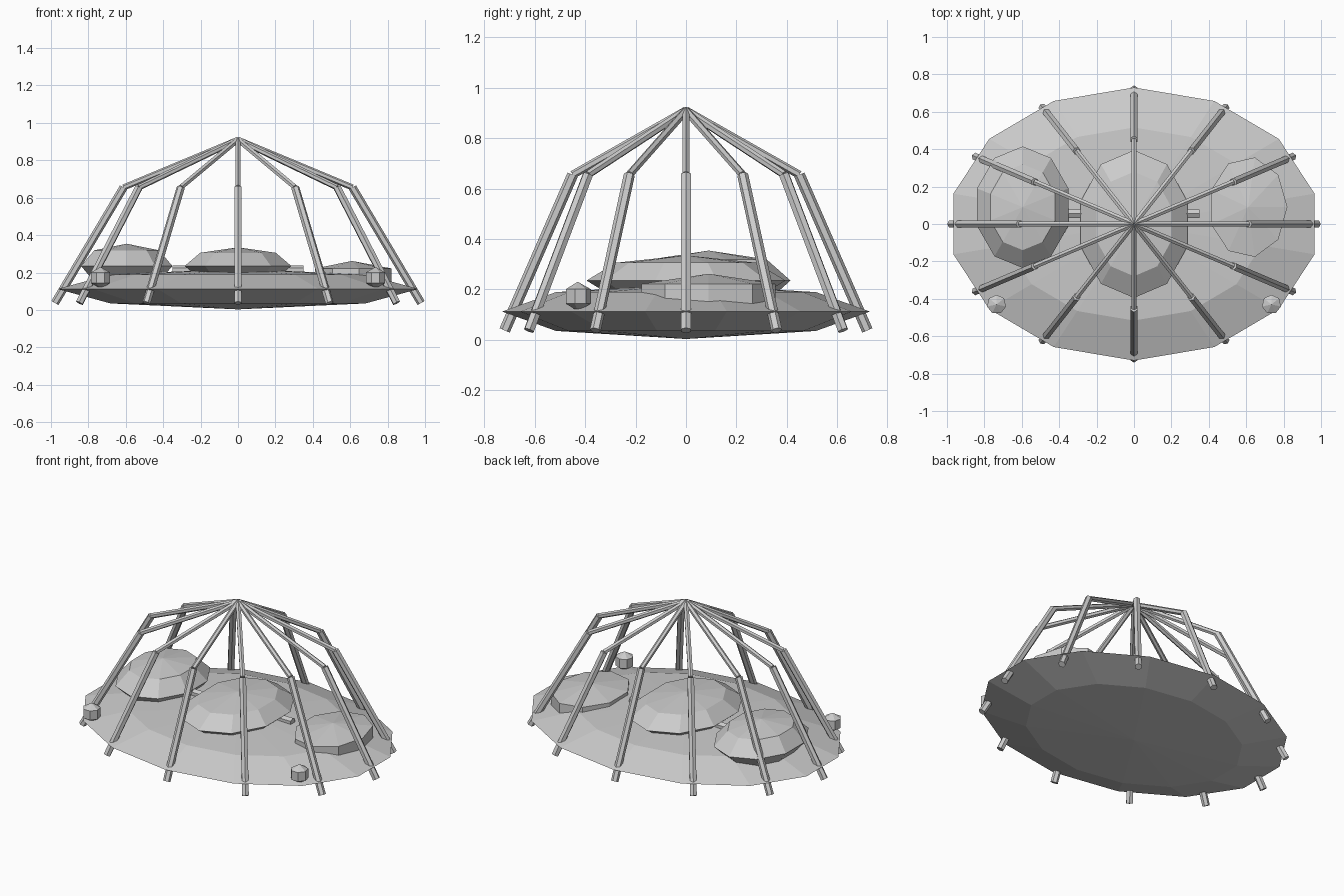
import bpy
from math import cos, sin, pi
from mathutils import Vector

if "Cube" in bpy.data.objects:
    bpy.data.objects.remove(bpy.data.objects["Cube"], do_unlink=True)

grey = bpy.data.materials.new("plain grey")
grey.use_nodes = True
colour = (0.6, 0.6, 0.6, 1)
grey.diffuse_color = colour
grey.node_tree.nodes["Principled BSDF"].inputs["Base Color"].default_value = colour


def finish(name):
    obj = bpy.context.object
    obj.name = name
    obj.data.materials.append(grey)
    return obj


def ellipsoid(name, centre, radii, sides, rings):
    bpy.ops.mesh.primitive_uv_sphere_add(segments=sides, ring_count=rings, radius=1, location=centre)
    obj = finish(name)
    # Put a corner of the outline on +x
    for v in obj.data.vertices:
        v.co = Vector((v.co.x * radii[0], v.co.y * radii[1], v.co.z * radii[2]))
    return obj


def rod(name, start, end, radius, sides=6):
    start, end = Vector(start), Vector(end)
    axis = end - start
    bpy.ops.mesh.primitive_cylinder_add(vertices=sides, radius=radius, depth=axis.length,
                                        location=(start + end) / 2)
    obj = finish(name)
    obj.rotation_euler = axis.to_track_quat("Z", "Y").to_euler()
    return obj


# Oval faceted hull
ellipsoid("hull", (0, 0, 0.112), (0.99, 0.73, 0.109), 14, 4)

# Faceted domes on the deck
ellipsoid("centre_dome", (0, 0, 0.235), (0.30, 0.395, 0.1), 10, 4)
ellipsoid("right_dome", (-0.595, 0.09, 0.235), (0.257, 0.325, 0.119), 10, 4)

# Low drum with a shallow pointed lid
left_centre = Vector((0.61, 0.09, 0))
for name, low, high, top_radius in (("left_drum", 0.14, 0.222, 1), ("left_drum_lid", 0.222, 0.262, 0)):
    bpy.ops.mesh.primitive_cone_add(vertices=9, radius1=1, radius2=top_radius, depth=high - low,
                                    location=left_centre + Vector((0, 0, (low + high) / 2)))
    drum = finish(name)
    # Turn a corner of the nine sides to +x and squash to an oval
    for v in drum.data.vertices:
        x, y = v.co.y, -v.co.x
        v.co.x, v.co.y = x * 0.21, y * 0.27

# Short pipes joining the domes
for side, label in ((1, "left"), (-1, "right")):
    rod(label + "_pipe", (side * 0.2, 0.055, 0.212), (side * 0.35, 0.055, 0.212), 0.026)

    # Lamps at the front corners of the rim
    ellipsoid(label + "_lamp", (side * 0.735, -0.43, 0.172), (0.06, 0.06, 0.058), 7, 3)

# Twelve bent ribs meeting at the peak
peak = Vector((0, 0, 0.91))
for i in range(12):
    a = i * pi / 6
    knee = Vector((0.612 * cos(a), 0.45 * sin(a), 0.655))
    foot = Vector((0.979 * cos(a), 0.72 * sin(a), 0.037))
    rod(f"lower_rib_{i + 1}", foot, knee, 0.022)
    rod(f"upper_rib_{i + 1}", knee, peak, 0.016)
